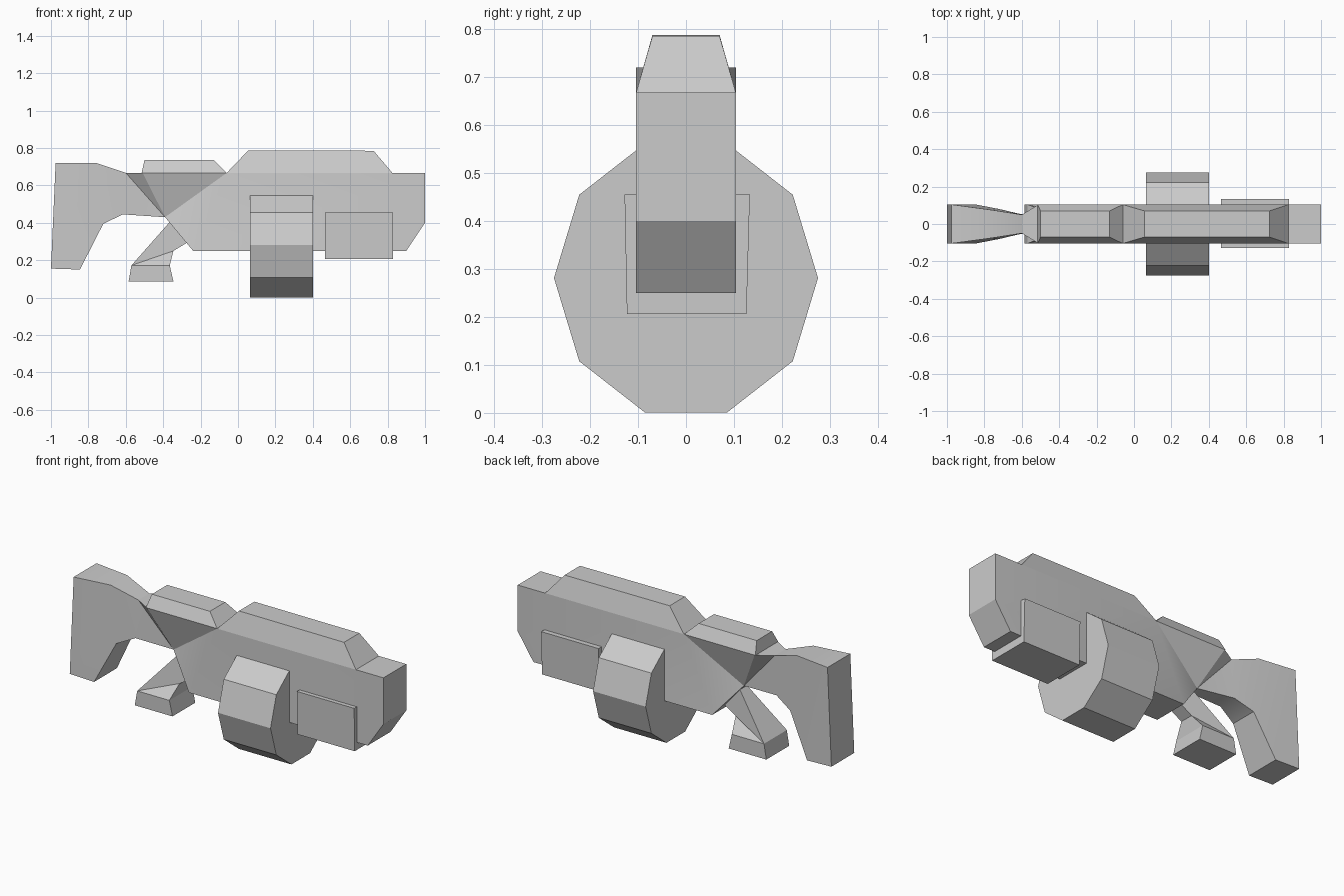
import bpy, bmesh, math

old = bpy.data.objects.get("Cube")
if old:
    bpy.data.objects.remove(old, do_unlink=True)

grey = bpy.data.materials.new("plain grey")
grey.use_nodes = True
COLOUR = (0.6, 0.6, 0.6, 1)
grey.diffuse_color = COLOUR
grey.node_tree.nodes["Principled BSDF"].inputs["Base Color"].default_value = COLOUR


def finish(name, bm):
    bmesh.ops.recalc_face_normals(bm, faces=bm.faces)
    mesh = bpy.data.meshes.new(name)
    bm.to_mesh(mesh)
    bm.free()
    mesh.materials.append(grey)
    obj = bpy.data.objects.new(name, mesh)
    bpy.context.collection.objects.link(obj)
    return obj


def slab(name, outline, panels=None):
    """Symmetric solid from a side outline of (x, z, half width) points.
    panels lists the side faces by outline index."""
    bm = bmesh.new()
    right = [bm.verts.new((x, -w, z)) for x, z, w in outline]
    left = [bm.verts.new((x, w, z)) for x, z, w in outline]
    n = len(outline)
    for panel in panels or [range(n)]:
        bm.faces.new([right[i] for i in panel])
        bm.faces.new([left[i] for i in reversed(panel)])
    for i in range(n):
        j = (i + 1) % n
        bm.faces.new((right[i], left[i], left[j], right[j]))
    return finish(name, bm)


def prism(name, section, x0, x1):
    """Extrude a (y, z) section along x."""
    bm = bmesh.new()
    base = bm.faces.new([bm.verts.new((x0, y, z)) for y, z in section])
    ext = bmesh.ops.extrude_face_region(bm, geom=[base], use_keep_orig=True)
    moved = [v for v in ext["geom"] if isinstance(v, bmesh.types.BMVert)]
    bmesh.ops.translate(bm, verts=moved, vec=(x1 - x0, 0, 0))
    return finish(name, bm)


W = 0.104      # half width of the body
TOP = 0.667    # height of the body deck

# Main body, pinched to a narrow wrist at the rear
body = slab("body", [
    (-0.06, TOP, W), (-0.51, TOP, W), (-0.6, TOP, 0.05), (-0.39, 0.43, 0.03),
    (-0.24, 0.25, W), (0.9, 0.25, W), (1, 0.4, W), (1, TOP, W)],
    [(0, 4, 5, 6, 7), (0, 3, 4), (0, 1, 3), (1, 2, 3)])

# Shoulder stock
stock = slab("stock", [
    (-0.975, 0.72, W), (-0.76, 0.72, 0.075), (-0.6, TOP, 0.05),
    (-0.39, 0.43, 0.03), (-0.615, 0.445, 0.055), (-0.72, 0.395, 0.08),
    (-0.845, 0.15, W), (-1, 0.155, W)],
    [(0, 1, 5, 6, 7), (1, 2, 4, 5), (2, 3, 4)])

# Bevelled covers on the deck
slab("rear_cover", [(-0.515, TOP, W), (-0.5, 0.735, 0.07),
                    (-0.13, 0.735, 0.07), (-0.06, TOP, W)])
slab("front_cover", [(-0.06, TOP, W), (0.055, 0.787, 0.07),
                     (0.725, 0.785, 0.07), (0.825, TOP, W)])

# Hand grip, flaring to a wide foot
slab("grip", [
    (-0.36, 0.41, 0.03), (-0.57, 0.172, W), (-0.585, 0.085, W),
    (-0.345, 0.085, W), (-0.365, 0.172, W), (-0.345, 0.25, 0.04),
    (-0.27, 0.295, 0.04)],
    [(1, 2, 3, 4), (1, 4, 5), (0, 1, 5, 6)])

# Ten-sided drum
prism("drum", [(0.275 * math.cos(math.tau * i / 10),
                0.281 + 0.295 * math.sin(math.tau * i / 10))
               for i in range(10)], 0.065, 0.4)

# Fore grip block
prism("fore_grip", [(-0.128, 0.455), (-0.123, 0.206),
                    (0.126, 0.206), (0.133, 0.455)], 0.465, 0.83)

# Soft shading over the pinched parts, sharp edges kept
bpy.ops.object.select_all(action="DESELECT")
for obj in (body, stock):
    obj.select_set(True)
    bpy.context.view_layer.objects.active = obj
bpy.ops.object.shade_smooth_by_angle(angle=math.radians(30))
